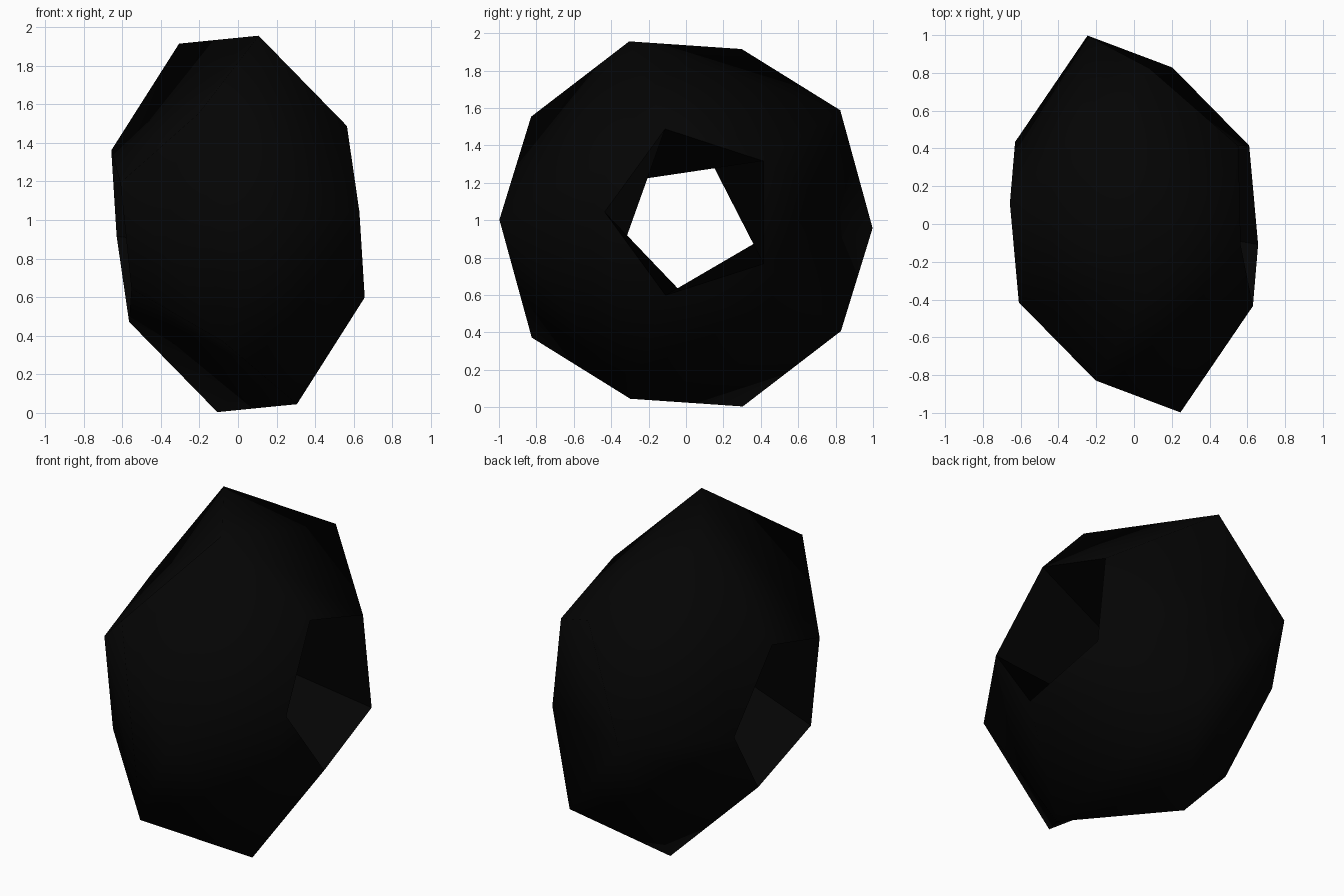
import bpy, bmesh, math
from mathutils import Vector

if "Cube" in bpy.data.objects:
    bpy.data.objects.remove(bpy.data.objects["Cube"], do_unlink=True)

# Single near-black colour
black = bpy.data.materials.new("matte black")
black.use_nodes = True
colour = (0.0013, 0.0013, 0.0013, 1)
black.diffuse_color = colour
bsdf = black.node_tree.nodes["Principled BSDF"]
bsdf.inputs["Base Color"].default_value = colour
bsdf.inputs["Roughness"].default_value = 0.8

# Slightly tilted hole axis, and the model's centre
tilt = Vector((1, 0, 0)).rotation_difference(Vector((1, 0.057, 0.104)))
centre = Vector((0, 0, 0.98))

bm = bmesh.new()


def ring(radius, offset):
    """Ten points round the axis, alternating between the two sides."""
    points = []
    for i in range(10):
        a = math.radians(108 - 36 * i)
        side = offset if i % 2 == 0 else -offset
        p = Vector((side, radius * math.cos(a), radius * math.sin(a)))
        points.append(bm.verts.new(tilt @ p + centre))
    return points


waist = ring(1.01, 0.19)   # zigzag round the outside
lip = ring(0.47, 0.607)    # even points: +x opening, odd points: -x opening

# Outer shell: ten five-cornered panels, a few of them creased inwards
for m in range(10):
    a, b, c = waist[m - 1], waist[m], waist[(m + 1) % 10]
    la, lc = lip[m - 1], lip[(m + 1) % 10]
    if m in (0, 3, 6):
        panel = [(la, a, b), (la, b, lc), (lc, b, c)]
    else:
        panel = [(a, b, c), (a, c, lc, la)]
    for corners in panel:
        bm.faces.new(corners).smooth = True

# Twisted five-sided tunnel joining the two openings
for i in range(0, 10, 2):
    bm.faces.new([lip[k] for k in (i, i - 2, i - 3, i - 1)]).smooth = False

bmesh.ops.recalc_face_normals(bm, faces=bm.faces)

# Crisp rim where the shell meets the tunnel
for e in bm.edges:
    if len({f.smooth for f in e.link_faces}) == 2:
        e.smooth = False

mesh = bpy.data.meshes.new("faceted_bead")
bm.to_mesh(mesh)
bm.free()
mesh.materials.append(black)
bead = bpy.data.objects.new("faceted_bead", mesh)
bpy.context.scene.collection.objects.link(bead)
